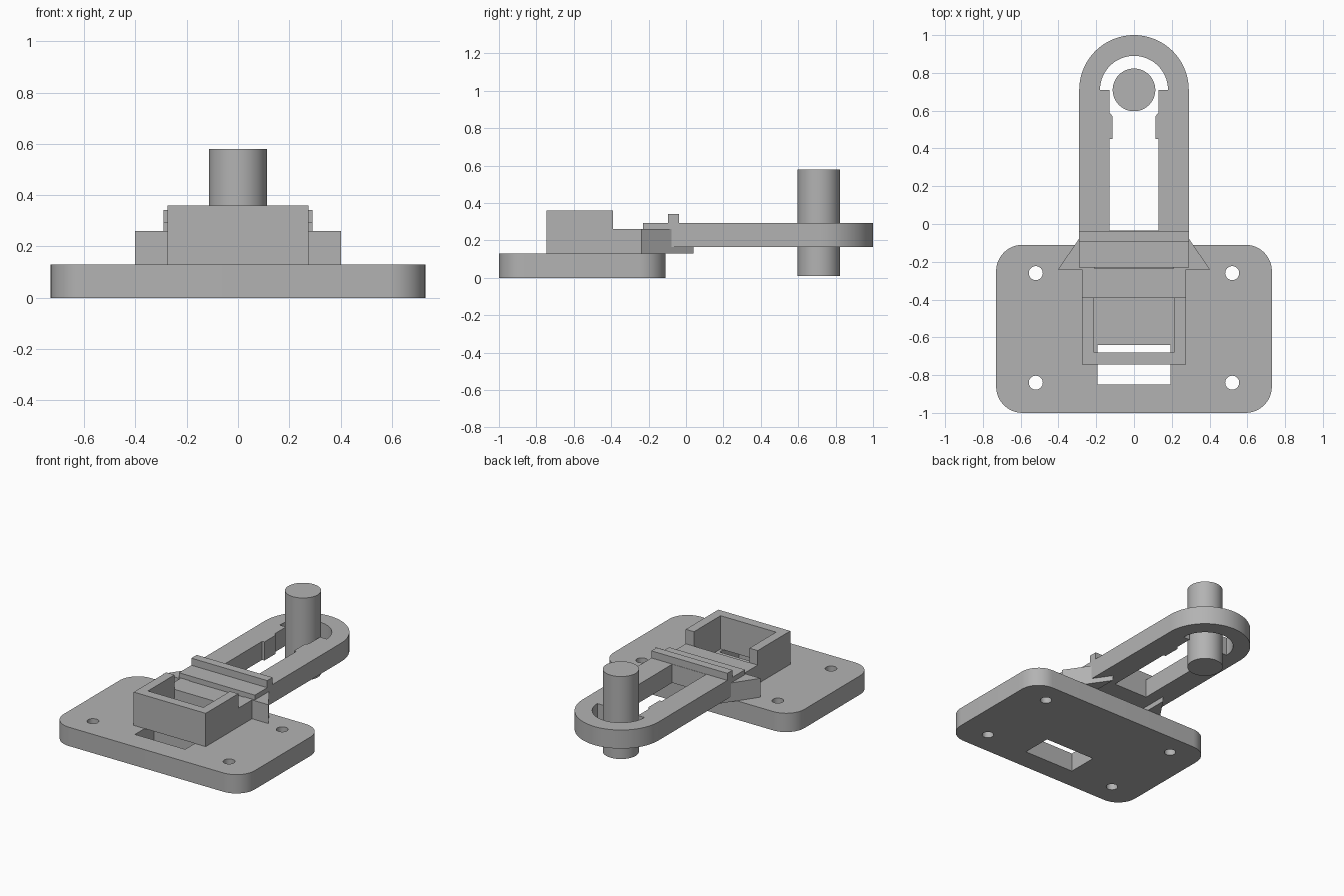
import bpy, bmesh
from math import sin, cos, pi, radians

if "Cube" in bpy.data.objects:
    bpy.data.objects.remove(bpy.data.objects["Cube"])

grey = bpy.data.materials.new("plain grey")
grey.use_nodes = True
grey.diffuse_color = (0.45, 0.45, 0.45, 1)
grey.node_tree.nodes["Principled BSDF"].inputs["Base Color"].default_value = grey.diffuse_color


def arc(cx, cy, r, start, end, steps):
    angles = [radians(start + (end - start) * i / steps) for i in range(steps + 1)]
    return [(cx + r * cos(a), cy + r * sin(a)) for a in angles]


def circle(cx, cy, r, steps=48):
    return arc(cx, cy, r, 0, 360, steps)[:-1]


def rect(x, y0, y1):
    return [(-x, y0), (x, y0), (x, y1), (-x, y1)]


def prism(name, loops, z0, z1):
    """Extrude an outline, with any further loops as holes."""
    curve = bpy.data.curves.new(name, "CURVE")
    curve.dimensions = "2D"
    curve.fill_mode = "BOTH"
    curve.extrude = (z1 - z0) / 2
    for loop in loops:
        spline = curve.splines.new("POLY")
        spline.points.add(len(loop) - 1)
        for point, (x, y) in zip(spline.points, loop):
            point.co = (x, y, 0, 1)
        spline.use_cyclic_u = True
    temp = bpy.data.objects.new(name + " outline", curve)
    bpy.context.collection.objects.link(temp)
    bpy.context.view_layer.update()
    mesh = bpy.data.meshes.new_from_object(temp.evaluated_get(bpy.context.evaluated_depsgraph_get()))
    bpy.data.objects.remove(temp)
    bm = bmesh.new()
    bm.from_mesh(mesh)
    bmesh.ops.remove_doubles(bm, verts=bm.verts, dist=0.0001)
    bmesh.ops.translate(bm, verts=bm.verts, vec=(0, 0, (z0 + z1) / 2))
    bmesh.ops.recalc_face_normals(bm, faces=bm.faces)
    bm.to_mesh(mesh)
    bm.free()
    mesh.materials.clear()
    mesh.materials.append(grey)
    obj = bpy.data.objects.new(name, mesh)
    bpy.context.collection.objects.link(obj)
    bpy.ops.object.select_all(action="DESELECT")
    obj.select_set(True)
    bpy.context.view_layer.objects.active = obj
    bpy.ops.object.shade_smooth_by_angle(angle=radians(30))
    return obj


# Base plate with rounded corners, screw holes and a slot
W, FRONT, BACK, R = 0.73, -1.0, -0.11, 0.14
plate = []
for sx, y, start in ((1, BACK - R, 0), (-1, BACK - R, 90), (-1, FRONT + R, 180), (1, FRONT + R, 270)):
    plate += arc(sx * (W - R), y, R, start, start + 90, 12)
holes = [circle(x, y, 0.037, 32) for x in (-0.52, 0.52) for y in (-0.26, -0.84)]
prism("base_plate", [plate, rect(0.192, -0.85, -0.64)] + holes, 0, 0.13)

# Open box: three walls, and a lower solid shelf behind
right_half = [(0.275, -0.745), (0.275, -0.39), (0.212, -0.39), (0.212, -0.68)]
walls = right_half + [(-x, y) for x, y in reversed(right_half)]
prism("box_walls", [walls], 0.13, 0.36)
prism("box_shelf", [rect(0.275, -0.39, -0.235)], 0.13, 0.26)

# Flared wings beside and under the arm
for side, s in (("left", 1), ("right", -1)):
    prism(side + "_wing", [[(s * 0.21, -0.24), (s * 0.402, -0.24), (s * 0.21, 0.04)]], 0.13, 0.26)

# Arm with rounded end, long opening with nubs, and a wider round seat
outer = [(-0.29, -0.23), (0.29, -0.23)] + arc(0, 0.71, 0.29, 0, 180, 48)
edge = [(0.13, -0.035), (0.13, 0.45), (0.113, 0.45), (0.113, 0.57), (0.13, 0.59), (0.13, 0.71)]
opening = edge + arc(0, 0.71, 0.18, 0, 180, 40) + [(-x, y) for x, y in reversed(edge)]
prism("arm", [outer, opening], 0.165, 0.293)
prism("arm_ridge", [rect(0.29, -0.095, -0.037)], 0.29, 0.342)

# Round pin standing in the seat
prism("pin", [circle(0, 0.71, 0.113)], 0.01, 0.58)
